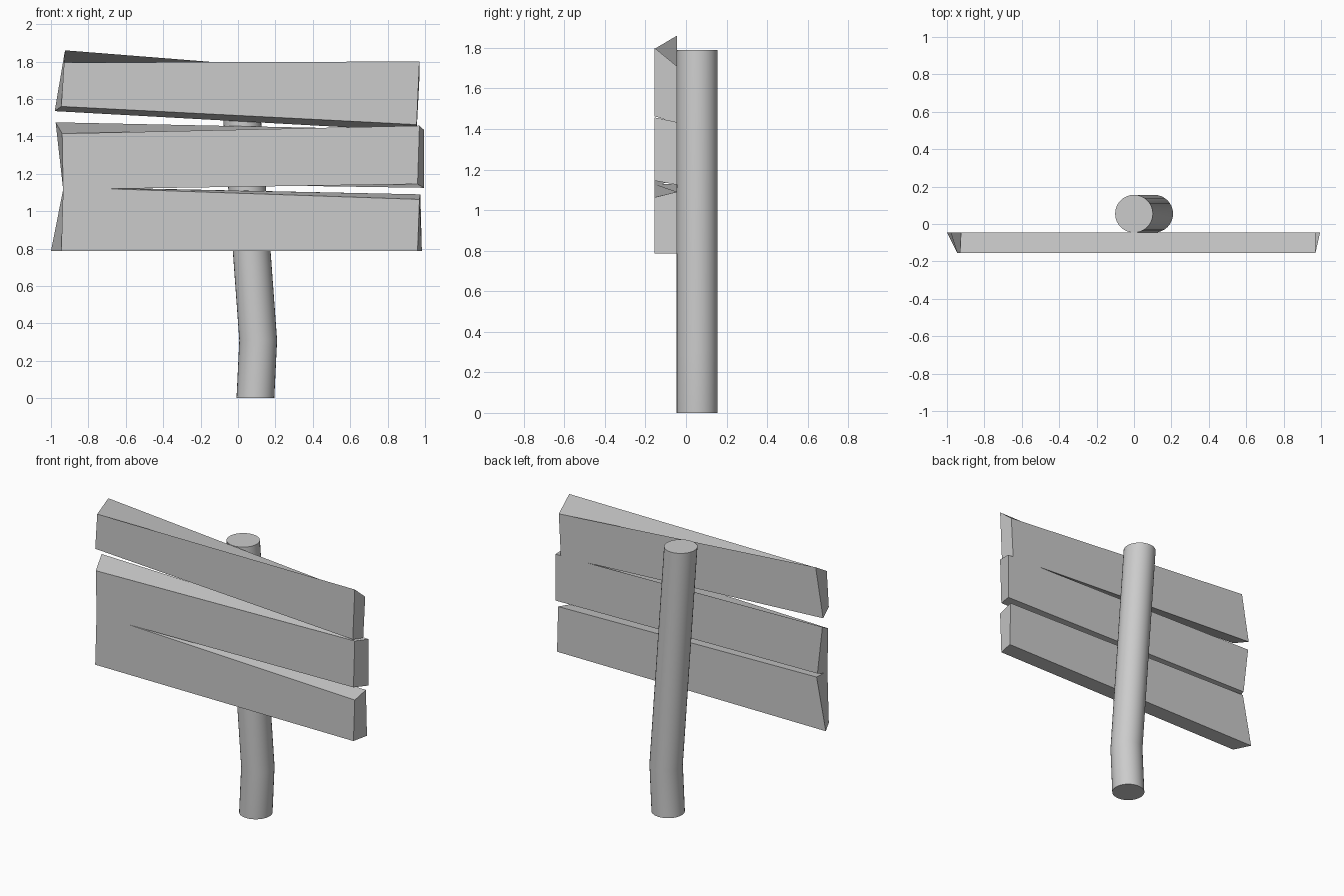
import bpy, bmesh, math

if "Cube" in bpy.data.objects:
    bpy.data.objects.remove(bpy.data.objects["Cube"])

Y_FRONT, Y_BACK = -0.155, -0.045


def make_object(name, bm):
    bmesh.ops.recalc_face_normals(bm, faces=bm.faces[:])
    mesh = bpy.data.meshes.new(name)
    bm.to_mesh(mesh)
    bm.free()
    obj = bpy.data.objects.new(name, mesh)
    bpy.context.collection.objects.link(obj)
    return obj


def loft(name, rings):
    """Join matching rings of points into a closed solid."""
    bm = bmesh.new()
    loops = [[bm.verts.new(p) for p in ring] for ring in rings]
    n = len(loops[0])
    for a, b in zip(loops, loops[1:]):
        for i in range(n):
            j = (i + 1) % n
            bm.faces.new((a[i], a[j], b[j], b[i]))
    bm.faces.new(loops[0][::-1])
    bm.faces.new(loops[-1])
    return make_object(name, bm)


def plank(name, front, back):
    """Crooked plank from (x, z) corners: top left, top right, bottom right, bottom left."""
    loft(name, [[(x, Y_FRONT, z) for x, z in front],
                [(x, Y_BACK, z) for x, z in back]])


# Rough-cut sign planks
plank("top_plank",
      [(-0.93, 1.795), (0.97, 1.80), (0.955, 1.463), (-0.945, 1.56)],
      [(-0.925, 1.86), (0.97, 1.71), (0.955, 1.428), (-0.98, 1.535)])
plank("middle_plank",
      [(-0.94, 1.415), (0.97, 1.457), (0.96, 1.145), (-0.935, 1.116)],
      [(-0.975, 1.475), (0.995, 1.434), (0.995, 1.125), (-0.938, 1.155)])
plank("bottom_plank",
      [(-0.935, 1.128), (0.97, 1.063), (0.96, 0.787), (-0.945, 0.787)],
      [(-0.932, 1.13), (0.975, 1.09), (0.983, 0.787), (-1.0, 0.787)])

# Bent round post
SIDES, RADIUS, POST_Y = 32, 0.101, 0.055
path = [(0.093, 0.0), (0.108, 0.31), (0.0, 1.79)]
post = loft("post", [[(x + RADIUS * math.cos(2 * math.pi * i / SIDES),
                       POST_Y + RADIUS * math.sin(2 * math.pi * i / SIDES), z)
                      for i in range(SIDES)] for x, z in path])
bpy.context.view_layer.objects.active = post
post.select_set(True)
bpy.ops.object.shade_smooth_by_angle(angle=math.radians(30))
